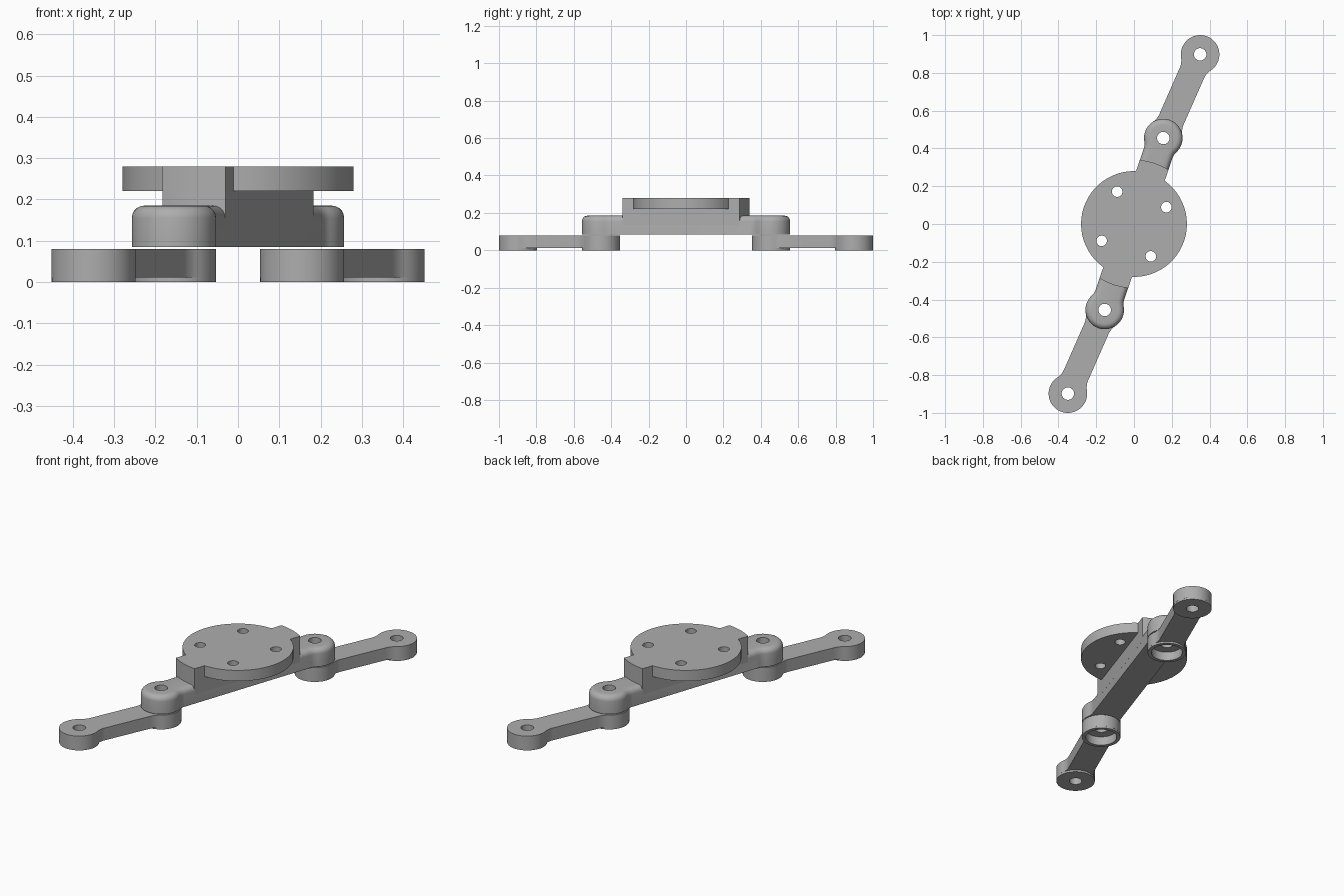
import bpy, bmesh, math
from mathutils import Matrix, Vector

if "Cube" in bpy.data.objects:
    bpy.data.objects.remove(bpy.data.objects["Cube"], do_unlink=True)

grey = bpy.data.materials.new("grey plastic")
grey.use_nodes = True
COLOUR = (0.42, 0.42, 0.42, 1)
grey.diffuse_color = COLOUR
grey.node_tree.nodes["Principled BSDF"].inputs["Base Color"].default_value = COLOUR

JOINT = Vector((0.155, 0.455))   # hinge between central link and outer link
TIP = Vector((0.35, 0.898))      # far hole of an outer link
PAD = 0.102
HOLE = 0.033


def arc(cx, cy, r, a0, a1, n):
    return [(cx + r * math.cos(a0 + (a1 - a0) * i / n),
             cy + r * math.sin(a0 + (a1 - a0) * i / n)) for i in range(n + 1)]


def circle(cx, cy, r, n=64):
    return arc(cx, cy, r, 0, math.tau, n)[:-1]


def dogbone(length, half_width, fillet):
    """Bar along x with round end pads blended in by fillets."""
    h, f = length / 2, fillet
    d = math.sqrt((PAD + f) ** 2 - (half_width + f) ** 2)
    a = math.atan2(half_width + f, -d)
    end = arc(h, 0, PAD, 0, a, 20)
    neck = arc(h - d, half_width + f, f, a - math.pi, -math.pi / 2, 8)[1:]
    quarter = end + neck
    left = [(-x, y) for x, y in reversed(quarter)]
    top = quarter + left
    return top + [(x, -y) for x, y in reversed(top[1:-1])]


def prism(bm, outline, z0, z1, top=0, bottom=0):
    """Extrude an outline and round its upper and lower rims."""
    lo = [bm.verts.new((x, y, z0)) for x, y in outline]
    hi = [bm.verts.new((x, y, z1)) for x, y in outline]
    n = len(lo)
    caps = [bm.faces.new(list(reversed(lo))), bm.faces.new(hi)]
    for i in range(n):
        j = (i + 1) % n
        bm.faces.new((lo[i], lo[j], hi[j], hi[i]))
    for cap, radius in zip(caps, (bottom, top)):
        if radius:
            bmesh.ops.bevel(bm, geom=list(cap.edges), offset=radius, segments=5,
                            profile=0.5, affect='EDGES', clamp_overlap=False)


def make(name, bm, matrix=Matrix()):
    bmesh.ops.recalc_face_normals(bm, faces=bm.faces)
    mesh = bpy.data.meshes.new(name)
    bm.to_mesh(mesh)
    bm.free()
    mesh.transform(matrix)
    mesh.materials.append(grey)
    obj = bpy.data.objects.new(name, mesh)
    bpy.context.collection.objects.link(obj)
    return obj


def combine(obj, tool, operation):
    mod = obj.modifiers.new("combine", 'BOOLEAN')
    mod.object, mod.operation, mod.solver = tool, operation, 'EXACT'
    mod.use_self = True
    activate(obj)
    bpy.ops.object.modifier_apply(modifier=mod.name)
    bpy.data.objects.remove(tool, do_unlink=True)


def activate(obj):
    bpy.ops.object.select_all(action='DESELECT')
    obj.select_set(True)
    bpy.context.view_layer.objects.active = obj


def smooth(obj):
    activate(obj)
    bpy.ops.object.shade_smooth_by_angle(angle=math.radians(32))


def along(a, b):
    """Matrix placing the local x axis along the line from a to b."""
    mid, d = (a + b) / 2, b - a
    return Matrix.Translation((mid.x, mid.y, 0)) @ Matrix.Rotation(math.atan2(d.y, d.x), 4, 'Z')


# Central link: rounded bar with two hinge pads
axis = along(-JOINT, JOINT)
reach = JOINT.length
bm = bmesh.new()
prism(bm, dogbone(2 * reach, 0.08, 0.08), 0.085, 0.185, 0.03, 0.022)
link = make("central_link", bm, axis)
bm = bmesh.new()
for s in (-1, 1):
    prism(bm, circle(s * reach, 0, HOLE, 32), 0, 0.3)
combine(link, make("link_holes", bm, axis), 'DIFFERENCE')
smooth(link)

# Mounting plate: disc joined to a raised block with curved ends
bm = bmesh.new()
prism(bm, circle(0, 0, 0.28, 96), 0.22, 0.28, 0, 0.01)
plate = make("mounting_plate", bm)
sweep = math.asin(0.0802 / 0.34)
block_outline = (arc(0, 0, 0.34, -sweep, sweep, 10)
                 + arc(0, 0, 0.34, math.pi - sweep, math.pi + sweep, 10))
bm = bmesh.new()
prism(bm, block_outline, 0.135, 0.28)
combine(plate, make("block", bm, axis), 'UNION')
bm = bmesh.new()
for k in range(4):
    a = math.radians(27.5 + 90 * k)
    prism(bm, circle(0.193 * math.cos(a), 0.193 * math.sin(a), 0.028, 32), 0.2, 0.3)
combine(plate, make("plate_holes", bm), 'DIFFERENCE')
smooth(plate)

# Outer links: flat bars with deeper pads and a hollow under the hinge
for s, side in ((1, "back"), (-1, "front")):
    place = along(s * JOINT, s * TIP)
    span = (TIP - JOINT).length
    h = span / 2
    bm = bmesh.new()
    prism(bm, dogbone(span, 0.07, 0.1), 0.011, 0.08, 0.014)
    outer = make(side + "_outer_link", bm, place)
    bm = bmesh.new()
    for x in (-h, h):
        prism(bm, circle(x, 0, PAD - 0.0005), 0, 0.03)
    combine(outer, make("pads", bm, place), 'UNION')
    bm = bmesh.new()
    for x in (-h, h):
        prism(bm, circle(x, 0, HOLE, 32), -0.1, 0.2)
    combine(outer, make("holes", bm, place), 'DIFFERENCE')
    bm = bmesh.new()
    prism(bm, circle(-h, 0, 0.082), -0.1, 0.05)
    combine(outer, make("hinge_hollow", bm, place), 'DIFFERENCE')
    smooth(outer)
